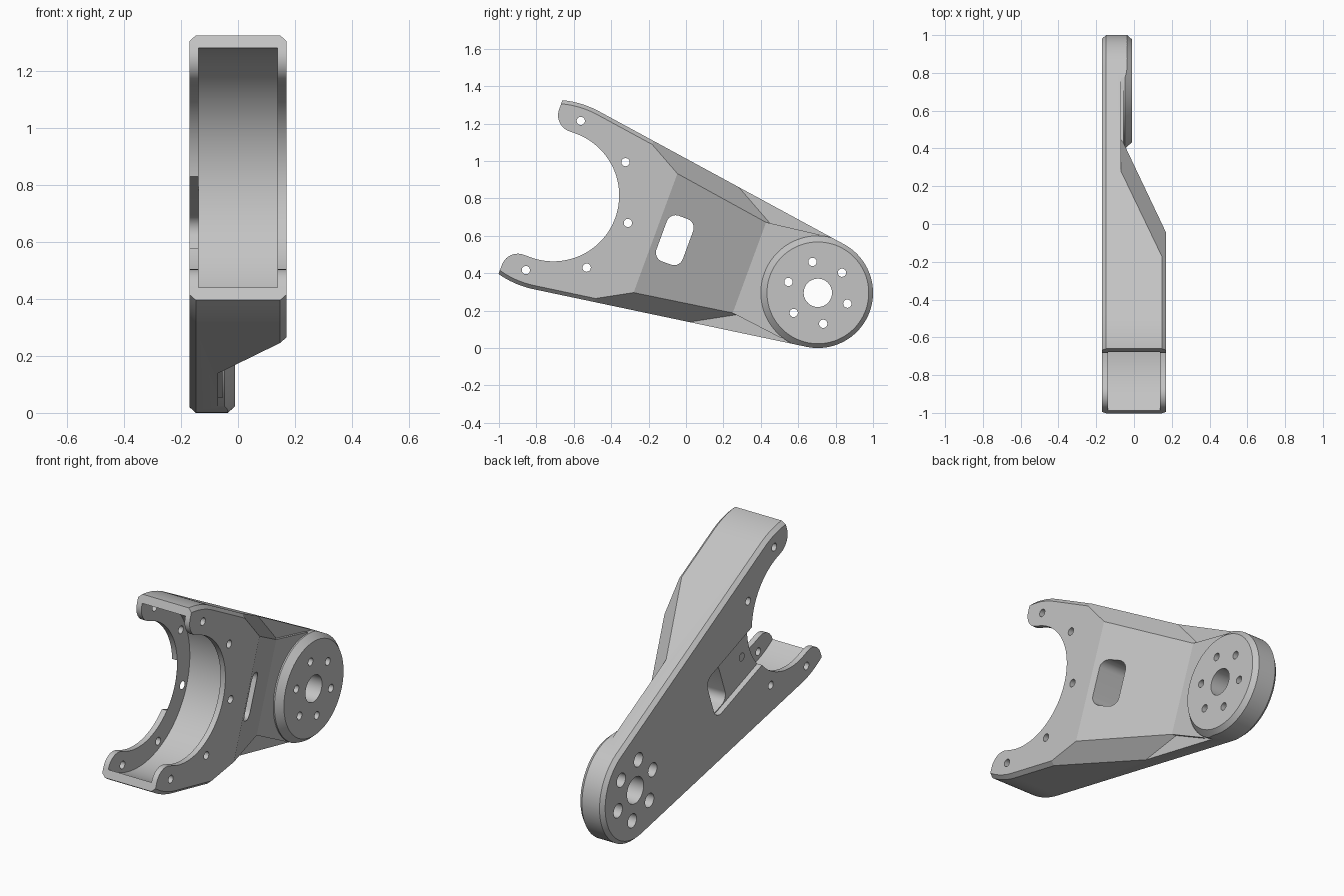
import bpy, bmesh
from math import sin, cos, pi, radians, asin
from mathutils import Matrix

cube = bpy.data.objects.get("Cube")
if cube:
    bpy.data.objects.remove(cube, do_unlink=True)

# Arm frame: u runs from the hub to the fork, v across, w through the thickness
FORK = 1.507
HUB_R, FORK_R, BORE_R = 0.295, 0.512, 0.352
TILT = radians(20.2)

grey = bpy.data.materials.new("plain grey")
grey.use_nodes = True
grey.diffuse_color = (0.55, 0.55, 0.55, 1)
grey.node_tree.nodes["Principled BSDF"].inputs["Base Color"].default_value = grey.diffuse_color


def arc(cu, cv, r, a0, a1, n):
    """Points on an arc, angles in radians."""
    return [(cu + r * cos(a0 + (a1 - a0) * i / n), cv + r * sin(a0 + (a1 - a0) * i / n))
            for i in range(n + 1)]


def circle(r, u=0, v=0, n=96):
    return arc(u, v, r, 0, 2 * pi, n)[:-1]


def box(u0, u1, half0, half1):
    """Four-sided profile, half0 wide at u0 and half1 wide at u1."""
    return [(u0, -half0), (u1, -half1), (u1, half1), (u0, half0)]


def rounded_rect(u0, u1, half, r):
    pts = []
    for k, (u, v) in enumerate([(u1 - r, half - r), (u0 + r, half - r),
                                (u0 + r, r - half), (u1 - r, r - half)]):
        pts += arc(u, v, r, k * pi / 2, (k + 1) * pi / 2, 8)
    return pts


def outline(inset):
    """Two circles joined by their outer tangents."""
    a = pi / 2 + asin((FORK_R - HUB_R) / FORK)
    return (arc(FORK, 0, FORK_R - inset, -a, a, 80)
            + arc(0, 0, HUB_R - inset, a, 2 * pi - a, 60))


def ramp_section(w):
    """Slice of the ramp at height w: sloped front edge and bevelled flanks."""
    def half(u):
        return 0.339 + 0.553 * (u - 0.925) - 0.955 * (w - 0.17)
    front, back = 0.925 + 2.378 * (w - 0.17), 2.5
    return box(front, back, half(front), half(back)), w


def loft(name, *sections):
    """Closed solid through stacked (profile, w) sections."""
    bm = bmesh.new()
    rings = [[bm.verts.new((u, v, w)) for u, v in prof] for prof, w in sections]
    n = len(rings[0])
    for a, b in zip(rings, rings[1:]):
        for i in range(n):
            bm.faces.new((a[i], a[(i + 1) % n], b[(i + 1) % n], b[i]))
    bm.faces.new(rings[0][::-1])
    bm.faces.new(rings[-1])
    bmesh.ops.recalc_face_normals(bm, faces=bm.faces[:])
    mesh = bpy.data.meshes.new(name)
    bm.to_mesh(mesh)
    bm.free()
    obj = bpy.data.objects.new(name, mesh)
    bpy.context.scene.collection.objects.link(obj)
    return obj


def subtract(target, tool):
    """Cut the tool out of the target and discard the tool."""
    mod = target.modifiers.new("cut", "BOOLEAN")
    mod.operation, mod.solver, mod.object = "DIFFERENCE", "EXACT", tool
    bpy.context.view_layer.update()
    graph = bpy.context.evaluated_depsgraph_get()
    result = bpy.data.meshes.new_from_object(target.evaluated_get(graph))
    target.modifiers.clear()
    target.data = result
    bpy.data.objects.remove(tool, do_unlink=True)


# Full-thickness arm with chamfered rims
arm = loft("swing_arm", (outline(0.02), -0.17), (outline(0), -0.148),
           (outline(0), 0.148), (outline(0.02), 0.17))

# Waste above the thin plate, keeping the ramp, neck and hub boss
block = box(-0.6, 2.3, 0.8, 0.8)
neck = box(0.1, 0.41, 0.295, 0.256)
waste = loft("waste", (block, -0.07), (block, 0.25))
subtract(waste, loft("ramp", ramp_section(-0.2), ramp_section(0.35)))
subtract(waste, loft("neck", (neck, -0.2), (neck, -0.055)))
subtract(waste, loft("boss", (circle(0.305), -0.2), (circle(0.305), -0.047),
                     (circle(0.272), -0.01)))
subtract(arm, waste)

# Fork opening with rounded tips
upper_tip = arc(FORK + 0.04, 0.442, 0.09, -pi / 2, 0, 10)
lower_tip = [(u, -v) for u, v in upper_tip]
mouth = (arc(FORK, 0, BORE_R, pi / 2, 3 * pi / 2, 60) + lower_tip
         + box(FORK + 0.13, 2.4, 0.8, 0.8) + upper_tip[::-1])
subtract(arm, loft("mouth", (mouth, -0.4), (mouth, 0.4)))

# Round pocket between the two flanges
pocket = circle(0.467, FORK, 0, 120)
subtract(arm, loft("pocket", (pocket, -0.138), (pocket, 0.138)))

# Window through the ramp, and the shallow slot behind it
window = rounded_rect(0.74, 0.89, 0.13, 0.05)
subtract(arm, loft("window", (window, -0.4), (window, 0.4)))
slot = rounded_rect(0.735, 1.36, 0.135, 0.055)
subtract(arm, loft("slot", (slot, -0.4), (slot, -0.139)))

# Bolt holes: (u, v, radius, top of the cut)
holes = [(0, 0, 0.076, 0.4)]
for k in range(6):
    u, v = 0.168 * cos(k * pi / 3), 0.168 * sin(k * pi / 3)
    holes += [(u, v, 0.022, 0.4), (u, v, 0.04, -0.075)]
for k in range(5):
    a = pi / 2 + k * pi / 4
    holes.append((FORK + 0.425 * cos(a), 0.425 * sin(a), 0.022, 0.4))
for u, v, r, top in holes:
    ring = circle(r, u, v, 32)
    subtract(arm, loft("drill", (ring, -0.4), (ring, top)))

# Place the arm: hub low at the back, fork raised at the front
s, c = sin(TILT), cos(TILT)
arm.data.transform(Matrix(((0, 0, 1, 0), (-c, -s, 0, 0.705), (s, -c, 0, 0.295), (0, 0, 0, 1))))
arm.data.materials.clear()
arm.data.materials.append(grey)
bpy.ops.object.select_all(action="DESELECT")
arm.select_set(True)
bpy.context.view_layer.objects.active = arm
bpy.ops.object.shade_smooth_by_angle(angle=radians(15))
